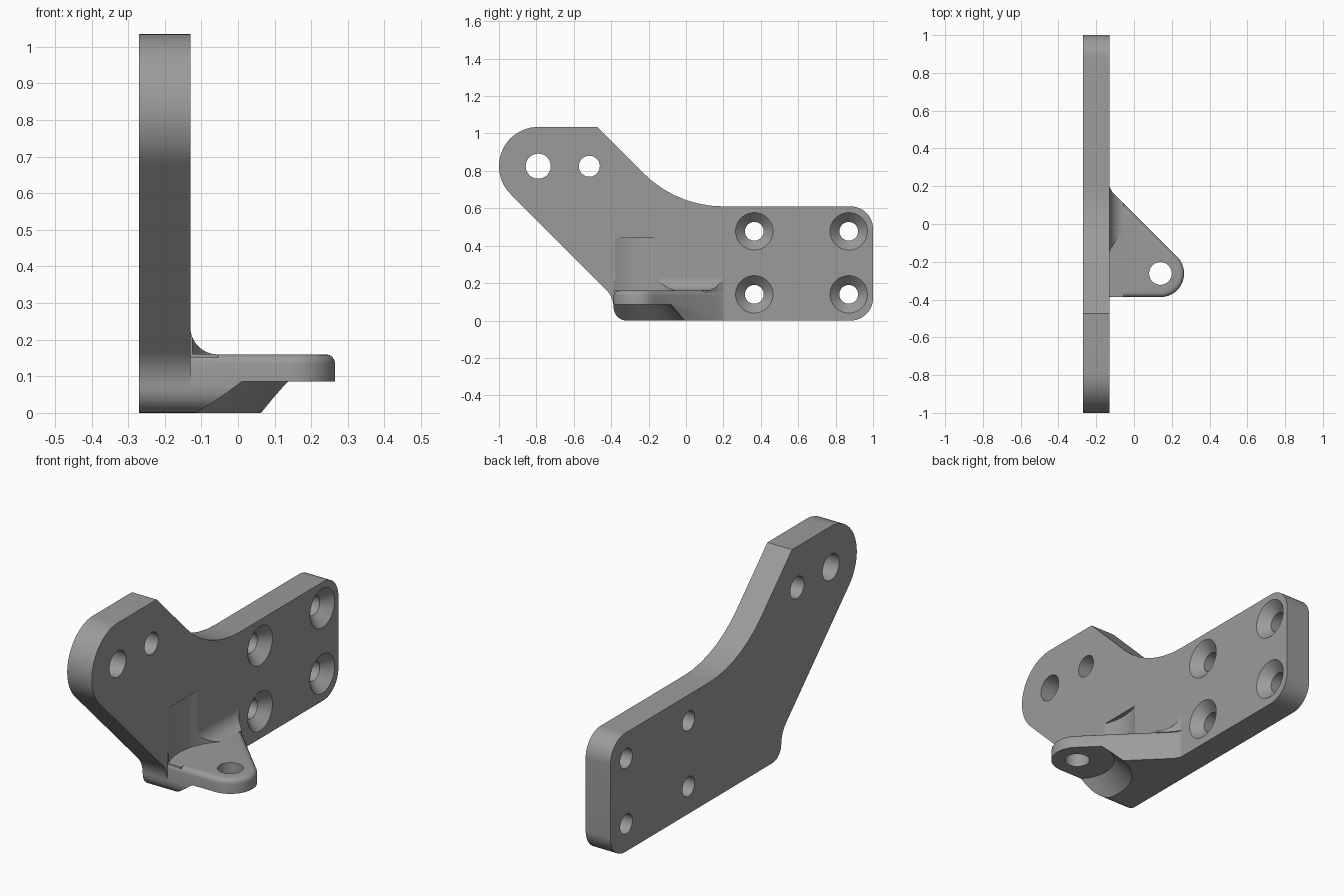
import bpy, bmesh, math
from mathutils import Vector, Matrix

if "Cube" in bpy.data.objects:
    bpy.data.objects.remove(bpy.data.objects["Cube"])

grey = bpy.data.materials.new("plain grey")
grey.diffuse_color = (0.33, 0.33, 0.33, 1)
grey.use_nodes = True
grey.node_tree.nodes["Principled BSDF"].inputs["Base Color"].default_value = grey.diffuse_color


def rounded(corners):
    """Polygon from (u, v, radius) corners, each rounded by a tangent arc."""
    out, n = [], len(corners)
    for i, (u, v, r) in enumerate(corners):
        p = Vector((u, v))
        if r == 0:
            out.append(p)
            continue
        a = (Vector(corners[i - 1][:2]) - p).normalized()
        b = (Vector(corners[(i + 1) % n][:2]) - p).normalized()
        half = a.angle(b) / 2
        centre = p + (a + b).normalized() * (r / math.sin(half))
        t = r / math.tan(half)
        s, e = p + a * t - centre, p + b * t - centre
        sweep = math.pi - 2 * half
        if s.x * e.y - s.y * e.x < 0:
            sweep = -sweep
        steps = max(4, round(abs(sweep) / math.radians(6)))
        for k in range(steps + 1):
            q = sweep * k / steps
            c, d = math.cos(q), math.sin(q)
            out.append(centre + Vector((s.x * c - s.y * d, s.x * d + s.y * c)))
    return out


def finish(name, bm):
    bmesh.ops.recalc_face_normals(bm, faces=bm.faces)
    me = bpy.data.meshes.new(name)
    bm.to_mesh(me)
    bm.free()
    me.materials.append(grey)
    ob = bpy.data.objects.new(name, me)
    bpy.context.collection.objects.link(ob)
    return ob


def prism(name, pts, lo, hi, axis, top_bevel=0):
    place = {"x": lambda u, v, w: (w, u, v),
             "y": lambda u, v, w: (u, w, v),
             "z": lambda u, v, w: (u, v, w)}[axis]
    bm = bmesh.new()
    rings = [[bm.verts.new(place(p[0], p[1], w)) for p in pts] for w in (lo, hi)]
    n = len(pts)
    for i in range(n):
        j = (i + 1) % n
        bm.faces.new((rings[0][i], rings[0][j], rings[1][j], rings[1][i]))
    bm.faces.new(rings[0])
    bm.faces.new(rings[1])
    bmesh.ops.recalc_face_normals(bm, faces=bm.faces)
    if top_bevel:
        edges = [e for e in bm.edges if all(v.co.z > hi - 1e-5 for v in e.verts)
                 and any(v.co.x > -0.19 for v in e.verts)]
        bmesh.ops.bevel(bm, geom=edges, offset=top_bevel, segments=4,
                        profile=0.5, affect="EDGES")
    return finish(name, bm)


def cone(name, r1, r2, start, end):
    """Round cutter between two points along z or x."""
    a, b = Vector(start), Vector(end)
    bm = bmesh.new()
    rot = (b - a).to_track_quat("Z", "Y").to_matrix().to_4x4()
    bmesh.ops.create_cone(bm, cap_ends=True, segments=64, radius1=r1, radius2=r2,
                          depth=(b - a).length,
                          matrix=Matrix.Translation((a + b) / 2) @ rot)
    return finish(name, bm)


def combine(ob, other, op):
    mod = ob.modifiers.new(op, "BOOLEAN")
    mod.operation, mod.solver, mod.object = op, "EXACT", other
    deps = bpy.context.evaluated_depsgraph_get()
    me = bpy.data.meshes.new_from_object(ob.evaluated_get(deps))
    ob.modifiers.clear()
    ob.data = me
    bpy.data.objects.remove(other)


X0, X1, FRONT = -0.27, -0.13, -0.387
HX, HY = 0.14, -0.262

# Side plate with raised arm
plate = prism("bracket", rounded([
    (FRONT, 0, 0), (1, 0, 0.12), (1, 0.61, 0.12), (-0.05, 0.61, 0.604),
    (-0.475, 1.035, 0), (-1.297, 1.035, 0.21), (FRONT, 0.125, 0.14)]), X0, X1, "x")

# Triangular tab with a rounded nose
outline = rounded([(-0.2, FRONT, 0), (0.442, FRONT, 0.125),
                   (-0.115, 0.17, 0), (X1, 0.2, 0), (-0.2, 0.2, 0)])
tab = prism("tab", outline, 0, 0.16, "z", top_bevel=0.025)
combine(tab, cone("nose_relief", 0.315, 0.18, (HX, HY, -0.05), (HX, HY, 0.086)),
        "DIFFERENCE")

# Concave fillet between the tab and the plate
strip = prism("fillet", rounded([(-0.2, 0.15, 0), (-0.055, 0.15, 0), (-0.055, 0.16, 0),
                                 (X1, 0.16, 0.074), (X1, 0.235, 0), (-0.2, 0.235, 0)]),
              -0.6, 0.4, "y")
combine(strip, prism("fillet_limit", outline, 0.1, 0.3, "z"), "INTERSECT")

combine(plate, tab, "UNION")
combine(plate, strip, "UNION")

# Rounded lower front corner, shared by plate and tab
r = 0.07
arc = [(FRONT + r - r * math.sin(a), r - r * math.cos(a))
       for a in (math.pi / 2 * (k + 0.2) / 10.4 for k in range(11))]
corner = [(-0.6, -0.1), (arc[0][0], -0.1)] + arc + [(-0.6, arc[-1][1])]
combine(plate, prism("corner", corner, -0.4, 0.4, "x"), "DIFFERENCE")

# Clearance pocket above the tab and the tab hole
combine(plate, cone("pocket", 0.293, 0.293, (HX, HY, 0.1605), (HX, HY, 0.44)), "DIFFERENCE")
combine(plate, cone("tab_hole", 0.06, 0.06, (HX, HY, -0.1), (HX, HY, 0.3)), "DIFFERENCE")

# Plain holes in the arm, countersunk holes in the plate
sunk = [(y, z, 0.05) for y in (0.365, 0.87) for z in (0.14, 0.477)]
for y, z, rad in [(-0.79, 0.825, 0.067), (-0.517, 0.825, 0.056)] + sunk:
    combine(plate, cone("hole", rad, rad, (-0.4, y, z), (0, y, z)), "DIFFERENCE")
for y, z, rad in sunk:
    combine(plate, cone("countersink", 0.049, 0.11, (-0.181, y, z), (-0.12, y, z)),
            "DIFFERENCE")

bpy.ops.object.select_all(action="DESELECT")
plate.select_set(True)
bpy.context.view_layer.objects.active = plate
bpy.ops.object.shade_smooth_by_angle(angle=math.radians(25))
